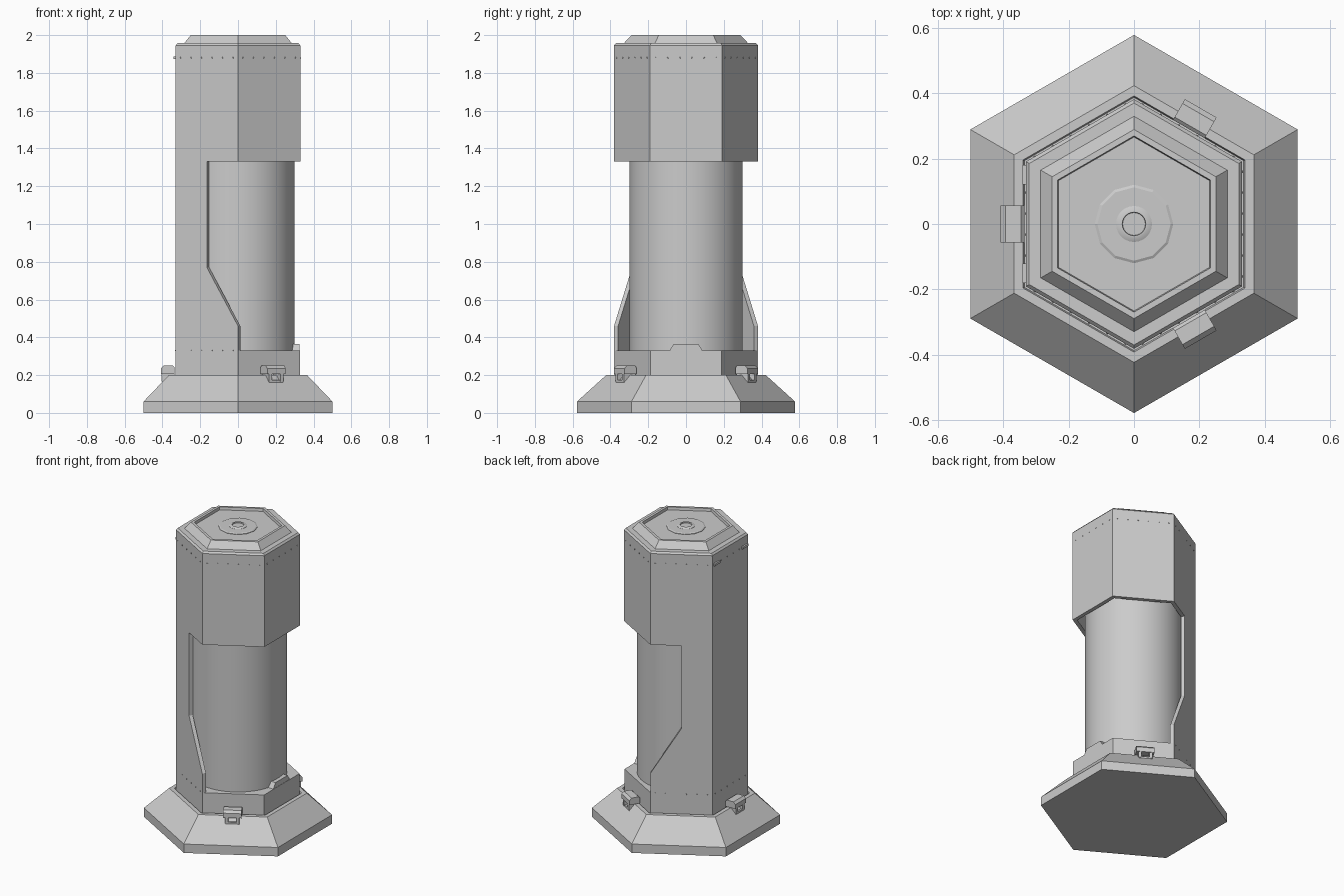
import bpy, bmesh, math
from mathutils import Matrix, Vector

if "Cube" in bpy.data.objects:
    bpy.data.objects.remove(bpy.data.objects["Cube"])

C30 = math.cos(math.radians(30))


def finish(bm, name, smooth=False):
    bmesh.ops.recalc_face_normals(bm, faces=bm.faces)
    me = bpy.data.meshes.new(name)
    bm.to_mesh(me)
    bm.free()
    ob = bpy.data.objects.new(name, me)
    bpy.context.collection.objects.link(ob)
    if smooth:
        bpy.context.view_layer.objects.active = ob
        ob.select_set(True)
        bpy.ops.object.shade_smooth_by_angle(angle=math.radians(35))
        ob.select_set(False)
    return ob


def stacked(name, profile, sides=6, smooth=False):
    """Closed lathe of (radius, z); for six sides the radius is flat-to-centre."""
    bm = bmesh.new()
    k = 1 / C30 if sides == 6 else 1
    rings = []
    for r, z in profile:
        rings.append([bm.verts.new((r * k * math.cos(a), r * k * math.sin(a), z))
                      for a in (math.radians(30) + math.tau * i / sides for i in range(sides))])
    for a, b in zip(rings, rings[1:]):
        for i in range(sides):
            j = (i + 1) % sides
            bm.faces.new((a[i], a[j], b[j], b[i]))
    bm.faces.new(rings[0])
    bm.faces.new(rings[-1])
    return finish(bm, name, smooth)


def prism(bm, pts, y0, y1, mat):
    """Extrude an (x, z) outline from y0 to y1."""
    a = [bm.verts.new(mat @ Vector((x, y0, z))) for x, z in pts]
    b = [bm.verts.new(mat @ Vector((x, y1, z))) for x, z in pts]
    bm.faces.new(a)
    bm.faces.new(b)
    for i in range(len(pts)):
        j = (i + 1) % len(pts)
        bm.faces.new((a[i], a[j], b[j], b[i]))


def rect(x0, x1, z0, z1):
    return [(x0, z0), (x1, z0), (x1, z1), (x0, z1)]


def turn(deg):
    return Matrix.Rotation(math.radians(deg), 4, 'Z')


# Flared foot, with a shallow groove around the body
stacked("base", [(.5, 0), (.5, .06), (.366, .2), (.339, .2), (.335, .185), (.3, .185)])
stacked("lower_collar", [(.327, .17), (.327, .33)])
stacked("inner_cylinder", [(.3, .3), (.3, 1.9)], 64, True)

# Hexagonal housing: hood all round, with a spine running down the left side
bm = bmesh.new()
cache = {}


def vert(i, z, t=0.0):
    """Point on hexagon face i, a fraction t of the way to the next corner."""
    p = [Vector((.33 / C30 * math.cos(a), .33 / C30 * math.sin(a), z))
         for a in (math.radians(30 + 60 * k) for k in (i, i + 1))]
    co = p[0].lerp(p[1], t)
    key = tuple(round(c, 4) + 0.0 for c in co)
    if key not in cache:
        cache[key] = bm.verts.new(co)
    return cache[key]


TOP, HOOD, LOW = 1.945, 1.33, .19
for i in (0, 3, 4, 5):
    if i != 3:
        bm.faces.new([vert(i, HOOD), vert(i, HOOD, 1), vert(i, TOP, 1), vert(i, TOP)])
outline = [(0, LOW), (1, LOW), (1, .46), (.5, .77), (.5, HOOD), (1, HOOD), (1, TOP), (0, TOP)]
bm.faces.new([vert(2, LOW), vert(2, LOW, 1), vert(2, TOP, 1), vert(2, TOP)])
bm.faces.new([vert(3, z, t) for t, z in outline])
bm.faces.new([vert(1, z, 1 - t) for t, z in reversed(outline)])
housing = finish(bm, "housing")
sol = housing.modifiers.new("thickness", 'SOLIDIFY')
sol.thickness = .025
sol.offset = -1
sol.use_even_offset = True

# Bevelled lid with recessed panel and central fitting
stacked("lid", [(.305, 1.9), (.305, 1.944), (.33, 1.9451), (.32, 1.957), (.285, 1.957), (.25, 2.0),
                (.233, 2.0), (.23, 1.982)])
stacked("lid_disc", [(.12, 1.975), (.12, 1.985), (.112, 1.989)], 12)
stacked("lid_ring", [(.055, 1.98), (.055, 1.99), (.042, 1.996), (.036, 1.996), (.034, 1.985)],
        24, True)

# Latches around the foot
for n, ang in enumerate((60, 180, 300)):
    bm = bmesh.new()
    m = turn(ang)
    prism(bm, [(.335, .205), (.408, .205), (.408, .235), (.393, .25), (.345, .25), (.335, .24)],
          -.056, .056, m)
    for s in (-1, 1):
        prism(bm, rect(.335, .405, .165, .21), s * .025, s * .043, m)
    prism(bm, rect(.335, .403, .157, .173), -.043, .043, m)
    finish(bm, "latch_%d" % (n + 1))

# Tapered tab on the right side of the collar
bm = bmesh.new()
m = Matrix(((0, 1, 0, 0), (1, 0, 0, 0), (0, 0, 1, 0), (0, 0, 0, 1)))
prism(bm, [(-.09, .325), (.09, .325), (.065, .365), (-.065, .365)], .285, .325, m)
finish(bm, "collar_tab")

# Two small catches high on the left side
bm = bmesh.new()
for s in (-1, 1):
    prism(bm, rect(.325, .341, 1.873, 1.888), s * .12, s * .18, turn(180))
finish(bm, "side_catches")

# Rows of tiny rivets
bm = bmesh.new()
rows = [(60 * k, 1.88) for k in range(6)] + [(a, .33) for a in (120, 180, 240)]
for ang, z in rows:
    for k in range(6):
        y = -.16 + .064 * k
        bmesh.ops.create_cone(bm, cap_ends=True, segments=6, radius1=.004, radius2=.003, depth=.004,
                              matrix=turn(ang) @ Matrix.Translation((.3305, y, z))
                              @ Matrix.Rotation(math.pi / 2, 4, 'Y'))
finish(bm, "rivets")
